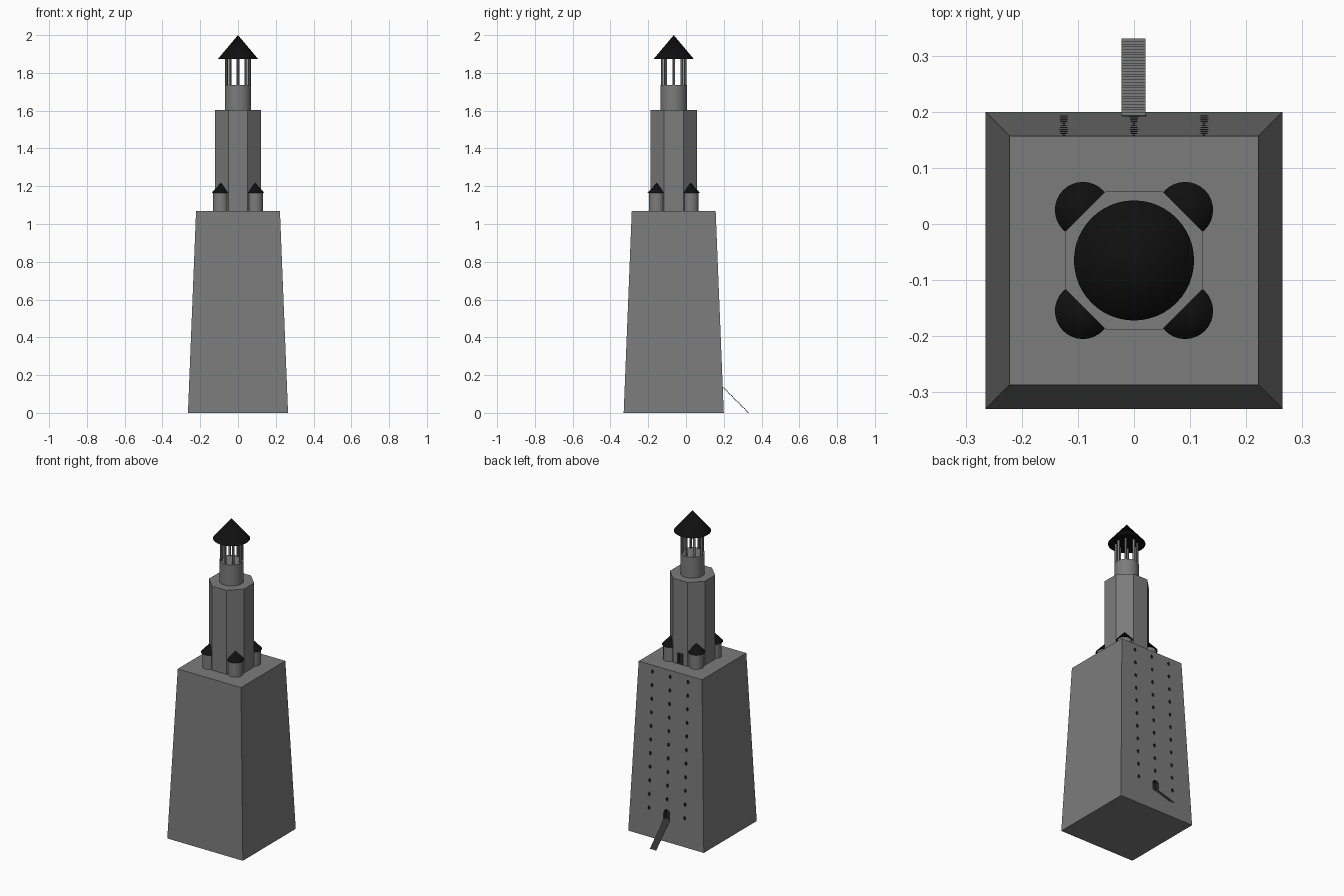
import bpy, bmesh, math
from mathutils import Matrix, Vector

if "Cube" in bpy.data.objects:
    bpy.data.objects.remove(bpy.data.objects["Cube"])

CY = -0.065                       # tower axis in y
BODY_TOP = 1.07


def material(name, rgb):
    m = bpy.data.materials.new(name)
    m.diffuse_color = (*rgb, 1)
    m.use_nodes = True
    m.node_tree.nodes["Principled BSDF"].inputs["Base Color"].default_value = m.diffuse_color
    return m


STONE = material("grey stone", (0.2, 0.2, 0.2))
BLACK = material("black roof", (0.005, 0.005, 0.005))
DARK = material("dark opening", (0.02, 0.02, 0.02))


def finish(name, bm, mat, smooth=False):
    bmesh.ops.recalc_face_normals(bm, faces=bm.faces)
    me = bpy.data.meshes.new(name)
    bm.to_mesh(me)
    bm.free()
    me.materials.append(mat)
    ob = bpy.data.objects.new(name, me)
    bpy.context.collection.objects.link(ob)
    if smooth:
        bpy.ops.object.select_all(action='DESELECT')
        ob.select_set(True)
        bpy.context.view_layer.objects.active = ob
        bpy.ops.object.shade_smooth_by_angle(angle=math.radians(30))
    return ob


def drum(name, x, y, z0, z1, r0, r1, sides, mat, turn=0.0, smooth=True):
    """Cylinder, cone or prism standing between z0 and z1."""
    bm = bmesh.new()
    bmesh.ops.create_cone(
        bm, cap_ends=True, segments=sides, radius1=r0, radius2=r1, depth=z1 - z0,
        matrix=Matrix.Translation((x, y, (z0 + z1) / 2)) @ Matrix.Rotation(turn, 4, 'Z'))
    return finish(name, bm, mat, smooth)


def add_prism(bm, outline, y0, y1):
    """Extrude an x-z outline along y."""
    a = [bm.verts.new((x, y0, z)) for x, z in outline]
    b = [bm.verts.new((x, y1, z)) for x, z in outline]
    n = len(outline)
    bm.faces.new(a)
    bm.faces.new(b[::-1])
    for i in range(n):
        bm.faces.new((a[i], b[i], b[(i + 1) % n], a[(i + 1) % n]))


def carve(ob, cutter):
    ob.data.materials.append(DARK)
    cutter.hide_render = True
    mod = ob.modifiers.new("openings", 'BOOLEAN')
    mod.operation = 'DIFFERENCE'
    mod.solver = 'EXACT'
    mod.material_mode = 'TRANSFER'
    mod.object = cutter
    bpy.context.view_layer.objects.active = ob
    bpy.ops.object.modifier_apply(modifier=mod.name)
    bpy.data.objects.remove(cutter)


# tapered square lower tower
r = math.sqrt(2)
body = drum("lower_tower", 0, CY, 0, BODY_TOP, 0.265 * r, 0.222 * r, 4, STONE,
            math.pi / 4, False)

# windows and arched entrance on the back
bm = bmesh.new()
for x in (-0.125, 0, 0.125):
    for i in range(11):
        z = 1.03 - i * 0.085
        if x == 0 and i == 10:
            continue
        yw = 0.2 - 0.043 * z / BODY_TOP
        oval = [(x + 0.0075 * math.cos(k * math.pi / 4), z + 0.012 * math.sin(k * math.pi / 4))
                for k in range(8)]
        add_prism(bm, oval, yw - 0.012, yw + 0.02)
arch = [(-0.021, 0.137), (0.021, 0.137)] + [
    (0.021 * math.cos(k * math.pi / 8), 0.182 + 0.018 * math.sin(k * math.pi / 8)) for k in range(9)]
add_prism(bm, arch, 0.165, 0.23)
carve(body, finish("opening_cutter", bm, DARK))

# octagonal middle tower with a doorway
middle = drum("middle_tower", 0, CY, BODY_TOP, 1.603, 0.133, 0.133, 8, STONE, math.pi / 8, False)
bm = bmesh.new()
add_prism(bm, [(-0.02, 1.071), (0.02, 1.071), (0.02, 1.14), (-0.02, 1.14)], 0.035, 0.1)
carve(middle, finish("doorway_cutter", bm, DARK))

# four corner turrets with pointed caps
for sx in (-1, 1):
    for sy in (-1, 1):
        x, y = sx * 0.091, CY + sy * 0.09
        drum("corner_turret", x, y, BODY_TOP, 1.163, 0.042, 0.042, 32, STONE)
        drum("turret_cap", x, y, 1.163, 1.217, 0.05, 0, 32, BLACK)

# round upper tower, lantern columns and roof
drum("upper_tower", 0, CY, 1.603, 1.735, 0.07, 0.07, 32, STONE)
for k in range(8):
    a = k * math.pi / 4
    drum("lantern_column", 0.061 * math.cos(a), CY + 0.061 * math.sin(a),
         1.735, 1.873, 0.0075, 0.0075, 12, STONE)
drum("lantern_roof", 0, CY, 1.873, 2.0, 0.107, 0, 48, BLACK)

# thin stepped ramp up to the entrance
bm = bmesh.new()
N = 28
dy, dz = 0.137 / N, 0.138 / N
for i in range(N):
    c = Vector((-0.001, 0.331 - (i + 0.5) * dy, (i + 0.5) * dz))
    bmesh.ops.create_cube(bm, size=1, matrix=Matrix.Translation(c) @ Matrix.Diagonal((0.043, dy, dz, 1)))
finish("entrance_ramp", bm, STONE)
